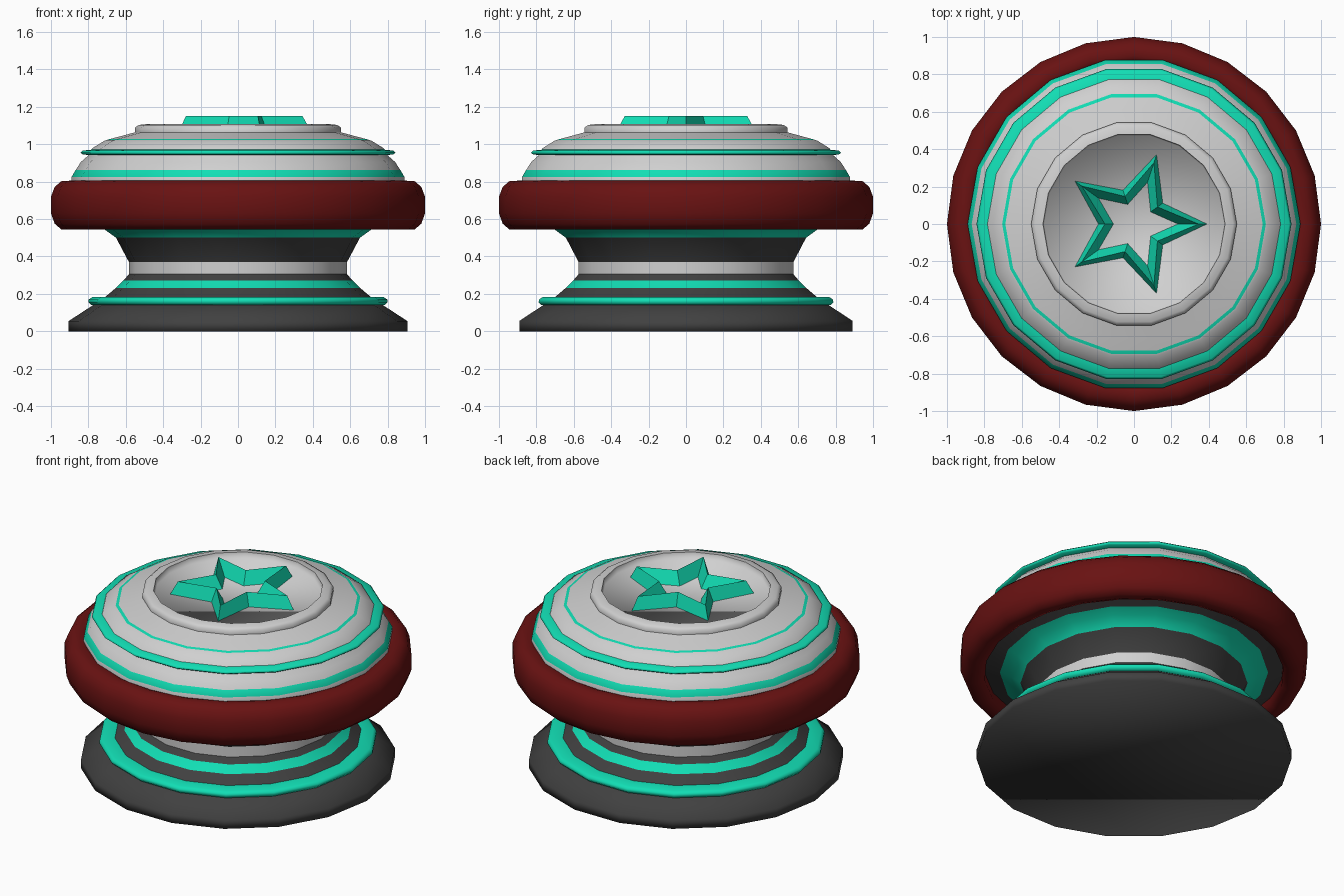
import bpy, math

if "Cube" in bpy.data.objects:
    bpy.data.objects.remove(bpy.data.objects["Cube"])

def material(name, rgb):
    m = bpy.data.materials.new(name)
    m.diffuse_color = (*rgb, 1)
    m.use_nodes = True
    m.node_tree.nodes["Principled BSDF"].inputs["Base Color"].default_value = m.diffuse_color
    return m

MATS = {
    "W": material("light_grey", (0.63, 0.63, 0.63)),
    "T": material("teal", (0.006, 0.73, 0.46)),
    "D": material("dark_grey", (0.052, 0.052, 0.052)),
    "R": material("deep_red", (0.14, 0.006, 0.006)),
}

def build(name, verts, faces, keys, smooth=True):
    used = list(dict.fromkeys(keys))
    me = bpy.data.meshes.new(name)
    me.from_pydata(verts, [], faces)
    for k in used:
        me.materials.append(MATS[k])
    for p, k in zip(me.polygons, keys):
        p.material_index = used.index(k)
        p.use_smooth = smooth
    ob = bpy.data.objects.new(name, me)
    bpy.context.collection.objects.link(ob)
    return ob

def lathe(name, prof, sides, closed=False, cap_bottom=False, cap_top=False, sharp=()):
    """prof: (radius, z, colour of the band that starts here); sharp: ring indices kept crisp"""
    n = len(prof)
    verts = [(r * math.cos(2 * math.pi * j / sides), r * math.sin(2 * math.pi * j / sides), z)
             for r, z, _ in prof for j in range(sides)]
    faces, keys = [], []
    for i in range(n if closed else n - 1):
        a, b = i * sides, (i + 1) % n * sides
        for j in range(sides):
            k = (j + 1) % sides
            faces.append((a + j, a + k, b + k, b + j))
            keys.append(prof[i][2])
    if cap_bottom:
        faces.append(tuple(reversed(range(sides))))
        keys.append(prof[0][2])
    if cap_top:
        faces.append(tuple(range((n - 1) * sides, n * sides)))
        keys.append(prof[-1][2])
    ob = build(name, verts, faces, keys)
    for e in ob.data.edges:
        a, b = e.vertices
        if a // sides == b // sides and a // sides in sharp:
            e.use_edge_sharp = True
    return ob

# foot plate
lathe("foot", [(.905, 0, "D"), (.905, .055, "D"), (.77, .143, "D"), (.70, .16, "D")], 18, cap_bottom=True)

# foot trim ring
lathe("foot_trim", [(.74, .14, "T"), (.785, .14, "T"), (.80, .155, "T"), (.798, .17, "T"),
                    (.78, .182, "T"), (.70, .184, "T")], 18)

# waisted stem with coloured bands
lathe("stem", [(.72, .175, "D"), (.655, .23, "T"), (.612, .272, "D"), (.583, .305, "W"),
               (.583, .37, "D"), (.652, .50, "T"), (.715, .545, "T"), (.77, .57, "D"),
               (.90, .62, "D")], 18, sharp=(3, 4))

# rounded bumper ring
lathe("bumper", [(.86, .56, "R"), (.90, .545, "R"), (.945, .545, "R"), (.98, .575, "R"), (1, .63, "R"),
                 (1, .72, "R"), (.98, .772, "R"), (.945, .802, "R"), (.90, .805, "R"),
                 (.86, .79, "R")], 24, closed=True)

# domed cap with raised rim and recessed top
lathe("cap", [(.89, .78, "W"), (.89, .825, "T"), (.868, .862, "W"), (.84, .905, "W"), (.80, .94, "W"),
              (.78, .978, "W"), (.715, 1.018, "W"), (.705, 1.022, "T"), (.688, 1.027, "W"),
              (.62, 1.045, "W"), (.55, 1.064, "W"), (.55, 1.09, "W"), (.53, 1.103, "W"),
              (.487, 1.108, "W"), (.48, 1.07, "W")], 18, cap_top=True, sharp=(10, 13))

# thin ring round the cap
lathe("cap_trim", [(.79, .942, "T"), (.83, .945, "T"), (.842, .955, "T"), (.83, .966, "T"),
                   (.77, .972, "T")], 18)

# hollow star: sloping outside, ridge, sloping inside
loops = [(.39, .19, 1.07), (.345, .155, 1.15), (.235, .11, 1.07)]
verts = []
for tip, notch, z in loops:
    for i in range(10):
        r, a = (notch if i % 2 else tip), math.pi * i / 5
        verts.append((r * math.cos(a), r * math.sin(a), z))
faces = [(10 * s + i, 10 * s + (i + 1) % 10, 10 * ((s + 1) % 3) + (i + 1) % 10, 10 * ((s + 1) % 3) + i)
         for s in range(3) for i in range(10)]
build("star", verts, faces, ["T"] * len(faces), smooth=False)
